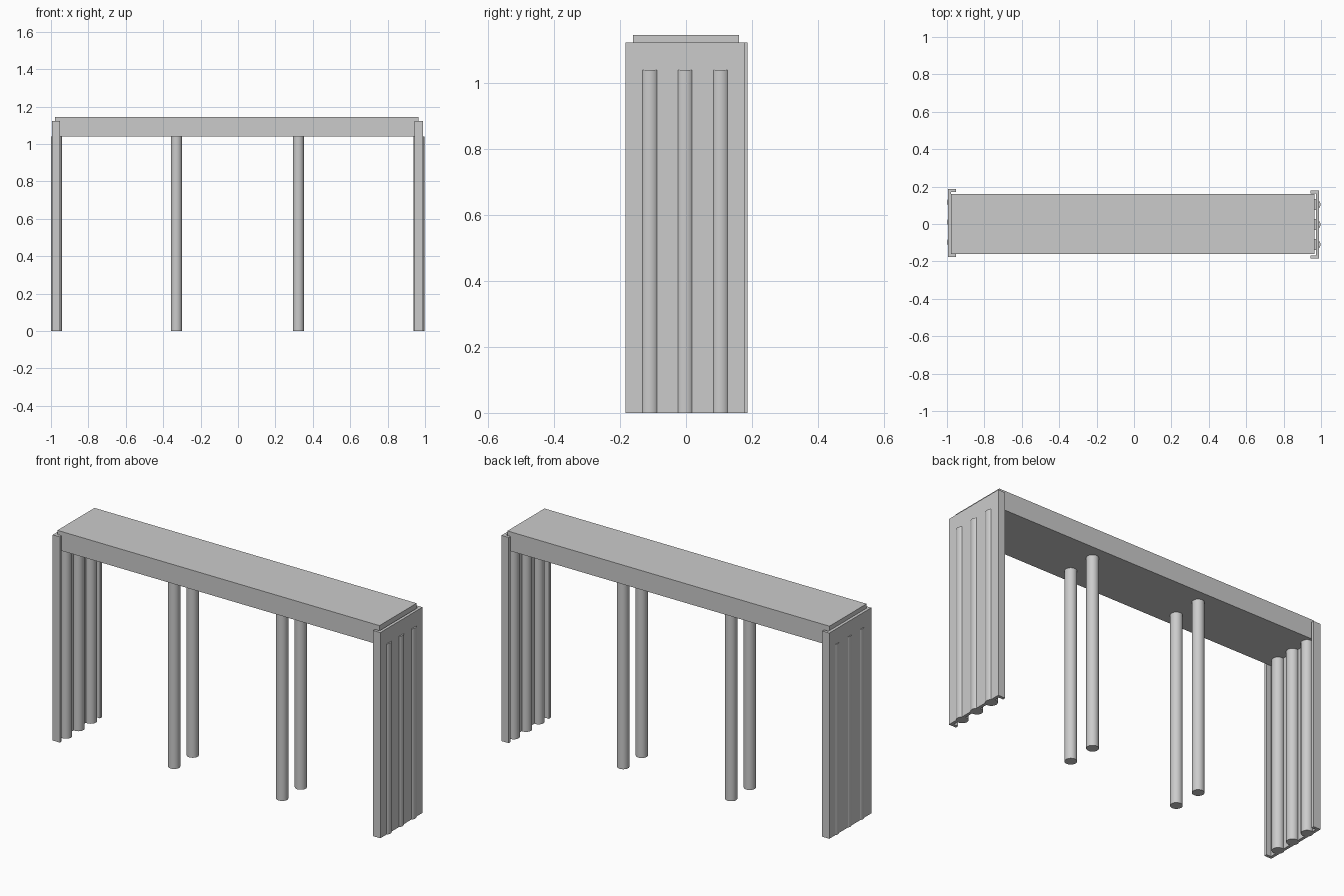
import bpy, bmesh

if "Cube" in bpy.data.objects:
    bpy.data.objects.remove(bpy.data.objects["Cube"])


def box(bm, x0, x1, y0, y1, z0, z1):
    r = bmesh.ops.create_cube(bm, size=1)
    for v in r["verts"]:
        v.co = ((x0 + x1) / 2 + v.co.x * (x1 - x0),
                (y0 + y1) / 2 + v.co.y * (y1 - y0),
                (z0 + z1) / 2 + v.co.z * (z1 - z0))


def finish(name, bm):
    mesh = bpy.data.meshes.new(name)
    bm.to_mesh(mesh)
    bm.free()
    obj = bpy.data.objects.new(name, mesh)
    bpy.context.collection.objects.link(obj)
    return obj


def column(name, x, y):
    bpy.ops.mesh.primitive_cylinder_add(vertices=32, radius=0.03, depth=1.04,
                                        location=(x, y, 0.52))
    bpy.context.object.name = name
    bpy.ops.object.shade_smooth_by_angle()


def end_channel(name, outer, side, y0, y1, height=1.122, depth=0.043, t=0.016):
    # U-shaped profile, open towards the middle, extruded upwards
    web, tip = outer - side * t, outer - side * depth
    pts = [(outer, y0), (outer, y1), (tip, y1), (tip, y1 - t),
           (web, y1 - t), (web, y0 + t), (tip, y0 + t), (tip, y0)]
    bm = bmesh.new()
    face = bm.faces.new([bm.verts.new((x, y, 0)) for x, y in pts])
    ext = bmesh.ops.extrude_face_region(bm, geom=[face])
    for v in ext["geom"]:
        if isinstance(v, bmesh.types.BMVert):
            v.co.z = height
    bmesh.ops.recalc_face_normals(bm, faces=bm.faces)
    finish(name, bm)


# top beam
bm = bmesh.new()
box(bm, -0.978, 0.966, -0.16, 0.16, 1.04, 1.145)
finish("top_beam", bm)

# end channels
end_channel("left_end_panel", -0.995, -1, -0.176, 0.186)
end_channel("right_end_panel", 0.988, 1, -0.184, 0.179)

# three columns set into each end panel
for i in (-1, 0, 1):
    column(f"left_end_column_{i + 2}", -0.97, 0.01 + i * 0.107)
    column(f"right_end_column_{i + 2}", 0.967, -0.003 + i * 0.107)

# two pairs of free-standing inner columns
for side, x in (("left", -0.329), ("right", 0.323)):
    for pos, y in (("front", -0.08), ("back", 0.08)):
        column(f"{side}_{pos}_column", x, y)
